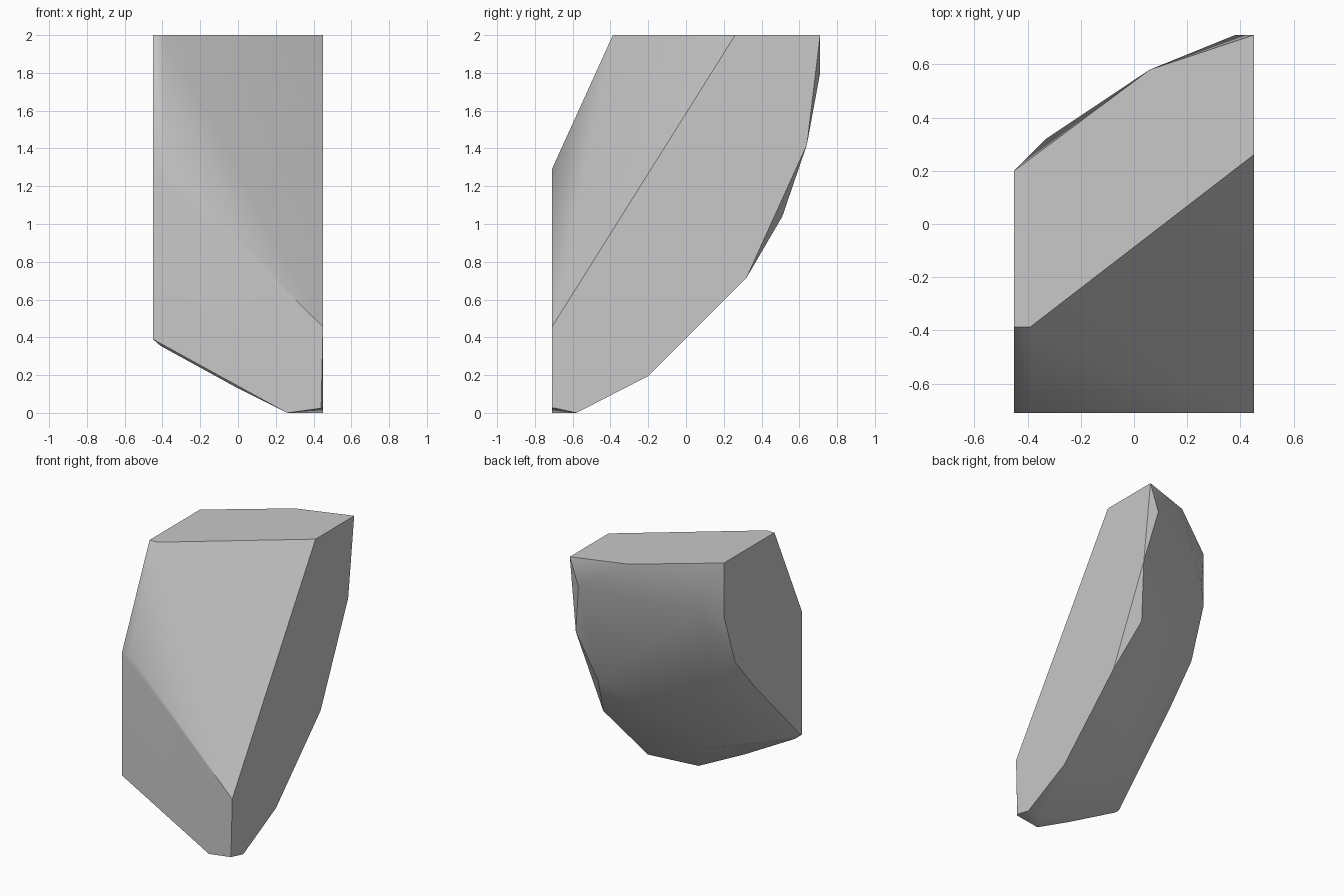
import bpy, bmesh, math
from mathutils import Vector

cube = bpy.data.objects.get("Cube")
if cube:
    bpy.data.objects.remove(cube, do_unlink=True)

# Overall limits of the cut block
SIDE, FRONT, TOP = 0.45, -0.71, 2.0

# Outline of each flat cut; the curved back closes between them
right_cut = [(0.26, 2), (0.71, 2), (0.64, 1.42), (0.32, 0.715),
             (-0.2, 0.195), (-0.58, 0), (-0.69, 0.025), (FRONT, 0.455)]
left_cut = [(-0.387, 2), (0.2, 2), (0.2, 1.6), (0.07, 1.22),
            (-0.15, 0.96), (-0.69, 0.395), (FRONT, 0.39), (FRONT, 1.29)]
front_cut = [(-0.39, 1.29), (0.44, 0.025), (0.26, 0)]
top_cut = [(-0.39, -0.387), (0.06, 0.58)]

points = [Vector((SIDE, y, z)) for y, z in right_cut]
points += [Vector((-SIDE, y, z)) for y, z in left_cut]
points += [Vector((x, FRONT, z)) for x, z in front_cut]
points += [Vector((x, y, TOP)) for x, y in top_cut]

# Corners of the coarse rounded back, from the top down
points += [Vector(p) for p in (
    (0.38, 0.71, 1.8), (-0.33, 0.32, 1.66),
    (0.36, 0.51, 1.04), (-0.25, 0.12, 0.97),
    (-0.04, -0.2, 0.37), (-0.41, -0.69, 0.355),
    (0, -0.695, 0.13), (0.31, -0.59, 0))]

# Wrap the corners into one convex chunk
bm = bmesh.new()
for p in points:
    bm.verts.new(p)
bmesh.ops.convex_hull(bm, input=bm.verts)
loose = [v for v in bm.verts if not v.link_faces]
bmesh.ops.delete(bm, geom=loose, context='VERTS')
bmesh.ops.dissolve_limit(bm, angle_limit=math.radians(0.5),
                         verts=bm.verts, edges=bm.edges)
bmesh.ops.recalc_face_normals(bm, faces=bm.faces)
mesh = bpy.data.meshes.new("stone_chunk")
bm.to_mesh(mesh)
bm.free()

# Grey stone
grey = bpy.data.materials.new("stone_grey")
grey.use_nodes = True
colour = (0.58, 0.58, 0.58, 1)
grey.diffuse_color = colour
grey.node_tree.nodes["Principled BSDF"].inputs["Base Color"].default_value = colour
mesh.materials.append(grey)

chunk = bpy.data.objects.new("stone_chunk", mesh)
bpy.context.collection.objects.link(chunk)
bpy.ops.object.select_all(action='DESELECT')
chunk.select_set(True)
bpy.context.view_layer.objects.active = chunk
bpy.ops.object.shade_smooth_by_angle(angle=math.radians(30))

# Let the large facets stay flat while the small ones blend
weighted = chunk.modifiers.new("facet_shading", 'WEIGHTED_NORMAL')
weighted.mode = 'FACE_AREA'
weighted.keep_sharp = True
